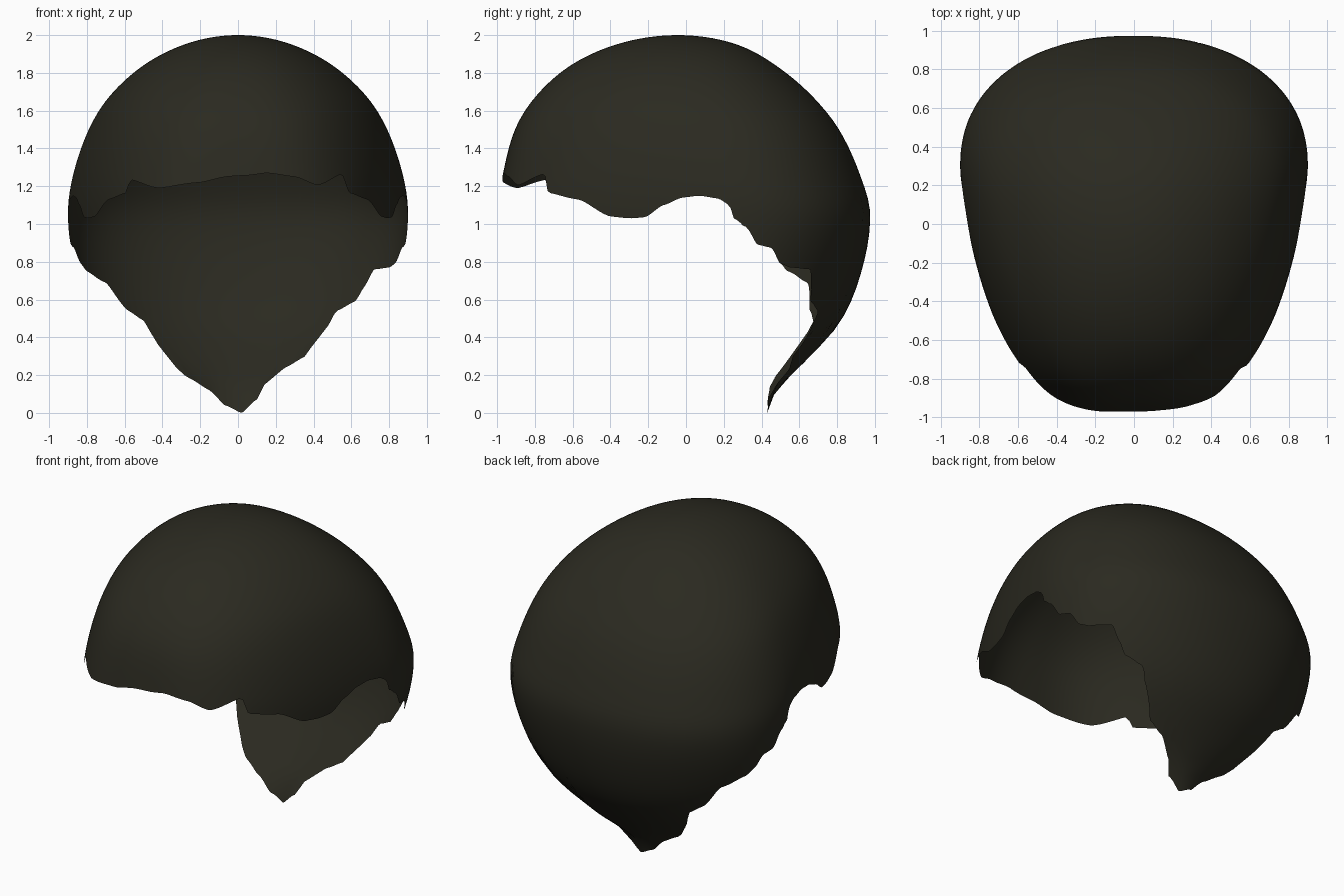
import bpy, math

if "Cube" in bpy.data.objects:
    bpy.data.objects.remove(bpy.data.objects["Cube"])

# Profiles by height: back y, front y, half width, y of the widest point
Z = [2, 1.95, 1.84, 1.67, 1.5, 1.25, 1.05, .76, .48, .24, .12, 0]
BACK = [-.04, .27, .475, .675, .81, .925, .975, .932, .815, .6, .48, .43]
FRONT = [-.04, -.37, -.61, -.8, -.905, -.972, -1, -1, -.9, -.7, -.6, -.5]
WIDE = [0, .285, .5, .685, .79, .875, .9, .868, .77, .57, .36, .25]
MID = [-.04, -.02, .03, .1, .18, .25, .3, .27, .2, .1, .07, .05]
Q = [math.sqrt(2 - z) for z in Z]
TAU = 2 * math.pi


def clamp(v, lo=0.0, hi=1.0):
    return max(lo, min(hi, v))


def smooth(table, z):
    """Smooth curve through a profile table."""
    q = clamp(math.sqrt(max(2 - z, 0)), 0, Q[-1])
    i = 0
    while i < len(Q) - 2 and q > Q[i + 1]:
        i += 1

    def slope(k):
        a, b = max(k - 1, 0), min(k + 1, len(Q) - 1)
        return (table[b] - table[a]) / (Q[b] - Q[a])
    h = Q[i + 1] - Q[i]
    t = (q - Q[i]) / h
    return ((2*t**3 - 3*t*t + 1) * table[i] + (t**3 - 2*t*t + t) * h * slope(i)
            + (3*t*t - 2*t**3) * table[i + 1] + (t**3 - t*t) * h * slope(i + 1))


def powers(z):
    """Section squareness: front across, front along, back."""
    k = clamp((2 - z) / .8)
    return 2 + k, 2 - .53 * k, 2 + .2 * clamp((z - .5) / .5)


def point(u, z):
    """Point on the dome at angle u and height z."""
    c, s = math.cos(u), math.sin(u)
    w, m = smooth(WIDE, z), smooth(MID, z)
    p, q, n = powers(z)
    if s >= 0:
        return (w * math.copysign(abs(c) ** (2 / n), c),
                m + (smooth(BACK, z) - m) * s ** (2 / n), z)
    return (w * math.copysign(abs(c) ** (2 / p), c),
            m - (m - smooth(FRONT, z)) * abs(s) ** (2 / q), z)


# Ragged rim: back and front edges as (x, z), side edges as (y, z)
back_rim = [(.8, .77), (.72, .76), (.67, .67), (.62, .59), (.52, .54),
            (.47, .45), (.395, .36), (.36, .3), (.25, .24), (.14, .15), (.1, .07),
            (.02, 0), (-.07, .04), (-.17, .13), (-.27, .19), (-.4, .33), (-.5, .49),
            (-.58, .54), (-.7, .69), (-.8, .75)]
side_rim = [(.5, .79), (.45, .875), (.38, .89), (.31, .99), (.25, 1.03), (.23, 1.1),
            (.17, 1.135), (.07, 1.15), (-.02, 1.14), (-.12, 1.1), (-.22, 1.035),
            (-.3, 1.03), (-.4, 1.04), (-.57, 1.13), (-.73, 1.165)]
front_rim = [(.55, 1.265), (.42, 1.205), (.3, 1.25), (.15, 1.27), (0, 1.255),
             (-.2, 1.22), (-.42, 1.19), (-.57, 1.235)]
rim = []
for x, z in back_rim:
    a = math.acos(clamp(abs(x) / smooth(WIDE, z)) ** (powers(z)[2] / 2))
    rim.append((a if x >= 0 else math.pi - a, z))
for y, z in side_rim:
    m = smooth(MID, z)
    _, q, n = powers(z)
    if y > m:
        a = -math.asin(clamp((y - m) / (smooth(BACK, z) - m)) ** (n / 2))
    else:
        a = math.asin(clamp((m - y) / (m - smooth(FRONT, z))) ** (q / 2))
    rim += [(-a % TAU, z), (math.pi + a, z)]
for x, z in front_rim:
    a = math.acos(clamp(abs(x) / smooth(WIDE, z)) ** (powers(z)[0] / 2))
    rim.append((TAU - a if x >= 0 else math.pi + a, z))
rim.sort()
rim = [(rim[-1][0] - TAU, rim[-1][1])] + rim + [(rim[0][0] + TAU, rim[0][1])]


def rim_height(u):
    for (a, za), (b, zb) in zip(rim, rim[1:]):
        if a <= u <= b:
            t = (u - a) / max(b - a, 1e-6)
            t = .5 * t + .5 * t * t * (3 - 2 * t)
            return za + (zb - za) * t
    return 1.0


# Open cap: columns run from the crown down to the rim
COLS, ROWS = 360, 44
verts, faces = [(0, -.04, 2)], []
for i in range(COLS):
    u = TAU * i / COLS
    zr = rim_height(u)
    for j in range(1, ROWS + 1):
        verts.append(point(u, 2 - (2 - zr) * (j / ROWS) ** 2))
for i in range(COLS):
    a, b = 1 + i * ROWS, 1 + ((i + 1) % COLS) * ROWS
    faces.append((0, a, b))
    for j in range(ROWS - 1):
        faces.append((a + j, a + j + 1, b + j + 1, b + j))

mesh = bpy.data.meshes.new("hair_cap")
mesh.from_pydata(verts, [], faces)
mesh.polygons.foreach_set("use_smooth", [True] * len(mesh.polygons))
mesh.update()
cap = bpy.data.objects.new("hair_cap", mesh)
bpy.context.collection.objects.link(cap)

# Single dark olive colour
mat = bpy.data.materials.new("dark olive")
mat.diffuse_color = (.0235, .0225, .0145, 1)
mat.use_nodes = True
mat.node_tree.nodes["Principled BSDF"].inputs["Base Color"].default_value = mat.diffuse_color
mesh.materials.append(mat)
